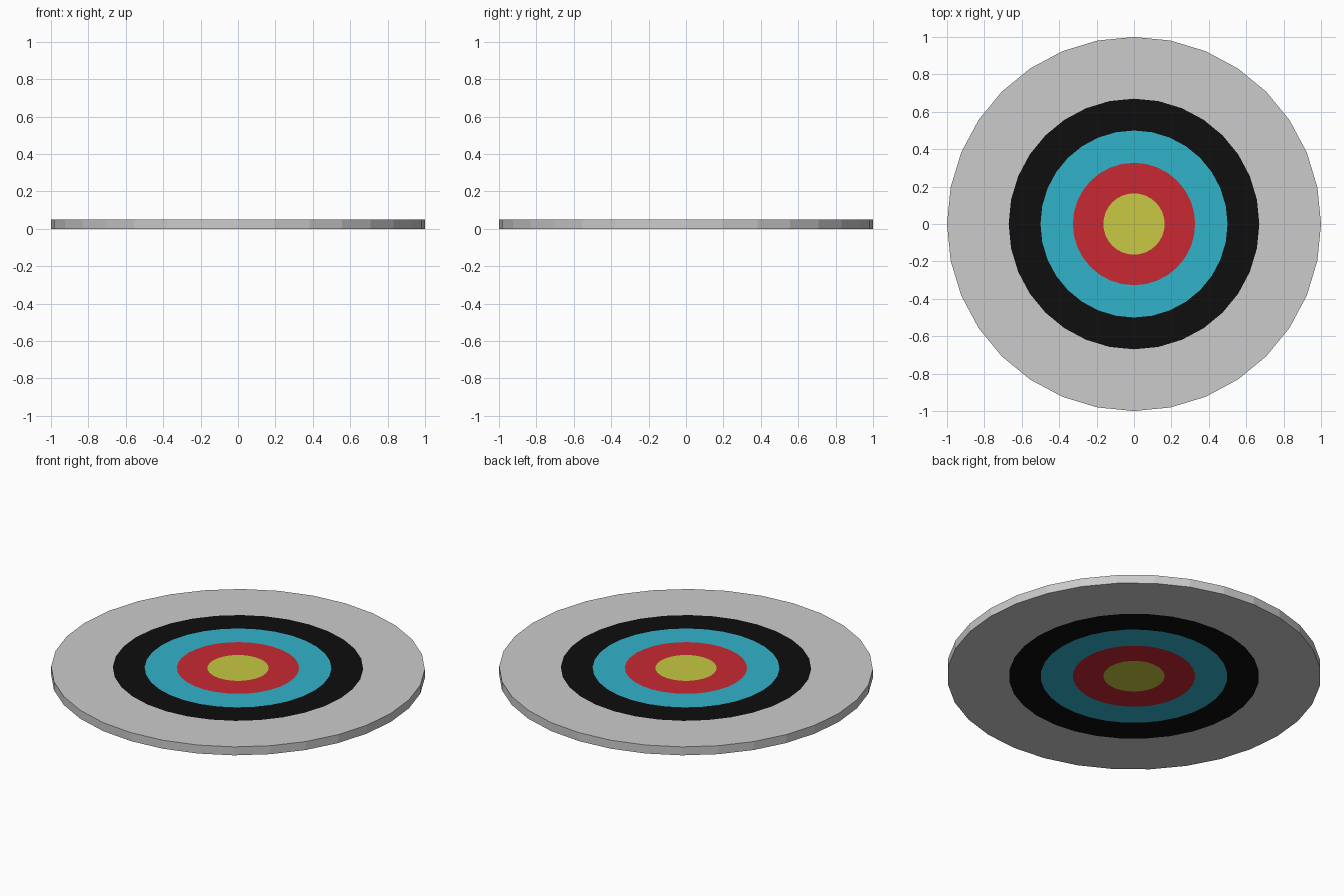
import bpy, bmesh
from math import cos, sin, tau

if "Cube" in bpy.data.objects:
    bpy.data.objects.remove(bpy.data.objects["Cube"])

SIDES, THICK = 32, 0.05


def band(name, r_out, r_in=0.0, color=None, rim=False):
    """Flush top and bottom colour band; optional outer rim wall."""
    bm = bmesh.new()

    def loop(r, z):
        return [bm.verts.new((r * cos(tau * i / SIDES), r * sin(tau * i / SIDES), z))
                for i in range(SIDES)]

    def bridge(a, b):
        for i in range(SIDES):
            j = (i + 1) % SIDES
            bm.faces.new((a[i], a[j], b[j], b[i]))

    bottom, top = loop(r_out, 0), loop(r_out, THICK)
    if rim:
        bridge(bottom, top)
    if r_in:
        bridge(top, loop(r_in, THICK))
        bridge(loop(r_in, 0), bottom)
    else:
        bm.faces.new(top)
        bm.faces.new(bottom[::-1])

    mesh = bpy.data.meshes.new(name)
    bm.to_mesh(mesh)
    bm.free()
    if color:
        mat = bpy.data.materials.new(name + "_paint")
        mat.diffuse_color = (*color, 1)
        mat.use_nodes = True
        mat.node_tree.nodes["Principled BSDF"].inputs["Base Color"].default_value = mat.diffuse_color
        mesh.materials.append(mat)
    obj = bpy.data.objects.new(name, mesh)
    bpy.context.collection.objects.link(obj)


# Outer grey band with the rim, then coloured bands to the bullseye
band("outer_ring", 1.0, 0.67, rim=True)
band("black_ring", 0.67, 0.5, (0.0044, 0.0044, 0.0044))
band("blue_ring", 0.5, 0.327, (0.032, 0.445, 0.59))
band("red_ring", 0.327, 0.164, (0.58, 0.022, 0.032))
band("bullseye", 0.164, 0.0, (0.58, 0.58, 0.056))
